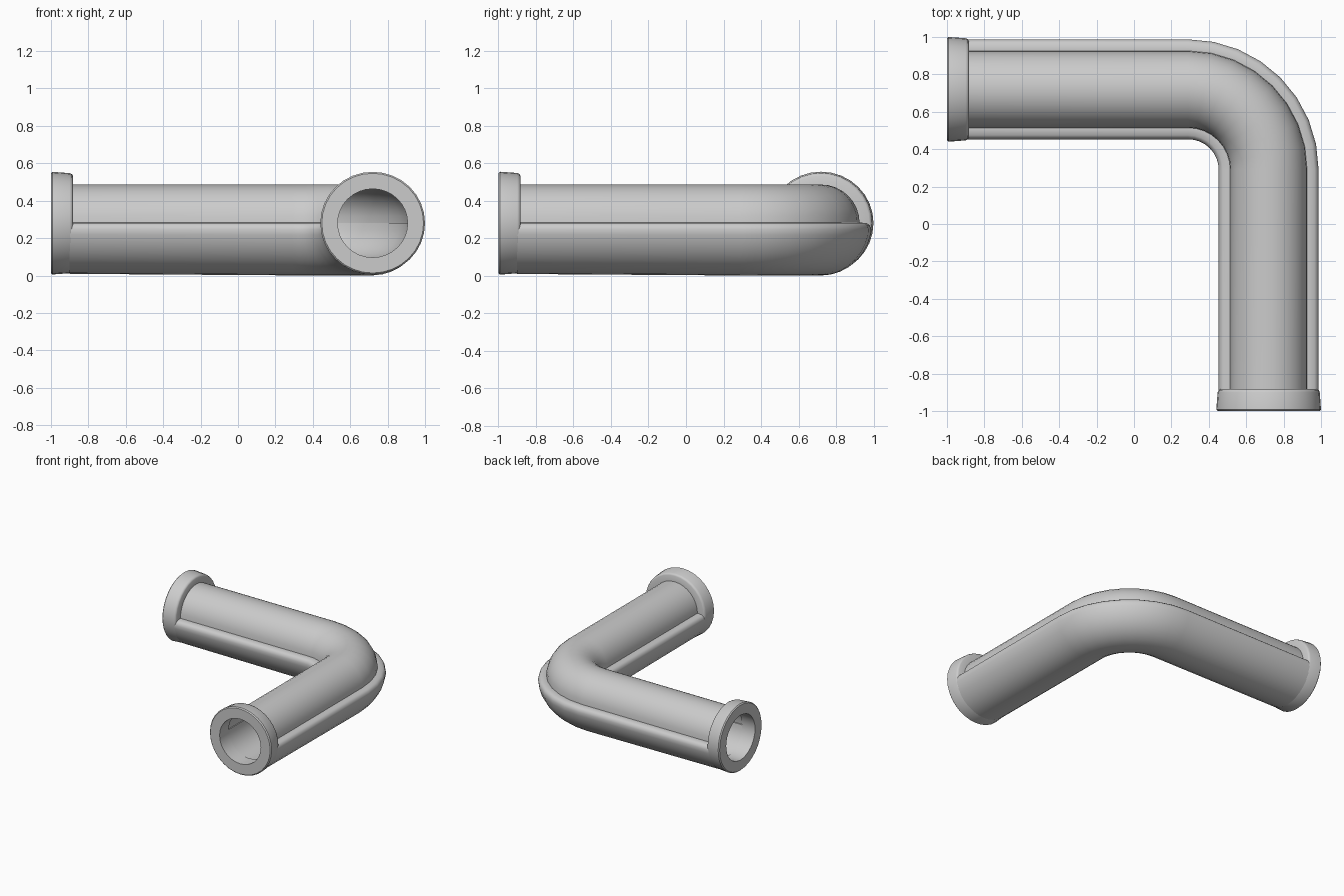
import bpy
import bmesh
from math import sin, cos, pi, radians
from mathutils import Vector

cube = bpy.data.objects.get("Cube")
if cube:
    bpy.data.objects.remove(cube)

AXIS_Z = 0.28       # height of the pipe axis
LEG = 0.72          # distance of each leg axis from the middle
BEND_C = 0.29       # bend centre, same in x and y
BEND_R = LEG - BEND_C
BORE = 0.187

grey = bpy.data.materials.new("light_grey")
grey.use_nodes = True
colour = (0.6, 0.6, 0.6, 1)
grey.diffuse_color = colour
grey.node_tree.nodes["Principled BSDF"].inputs["Base Color"].default_value = colour


def finish(name, bm):
    bmesh.ops.recalc_face_normals(bm, faces=bm.faces)
    mesh = bpy.data.meshes.new(name)
    bm.to_mesh(mesh)
    bm.free()
    mesh.materials.append(grey)
    obj = bpy.data.objects.new(name, mesh)
    bpy.context.collection.objects.link(obj)
    bpy.ops.object.select_all(action="DESELECT")
    obj.select_set(True)
    bpy.context.view_layer.objects.active = obj
    bpy.ops.object.shade_smooth_by_angle(angle=radians(42))
    return obj


def bridge(bm, a, b):
    for i in range(len(a)):
        j = (i + 1) % len(a)
        bm.faces.new((a[i], a[j], b[j], b[i]))


def arc(r, start, end, steps):
    angles = [radians(start + (end - start) * i / steps) for i in range(steps + 1)]
    return [(r * cos(a), r * sin(a)) for a in angles]


def stations(steps=8):
    """Axis point, outward direction and depth factor along the elbow."""
    out = [(Vector((-0.9, LEG, AXIS_Z)), Vector((0, 1, 0)), 1.0)]
    for i in range(steps + 1):
        a = pi / 2 * (1 - i / steps)
        side = Vector((cos(a), sin(a), 0))
        out.append((Vector((BEND_C, BEND_C, AXIS_Z)) + side * BEND_R, side, 1.03))
    out.append((Vector((LEG, -0.9, AXIS_Z)), Vector((1, 0, 0)), 1.0))
    return out


def sweep(name, profile, deepen=False):
    bm = bmesh.new()
    rings = []
    for point, side, depth in stations():
        k = depth if deepen else 1
        rings.append([bm.verts.new(point + side * u + Vector((0, 0, v * k)))
                      for u, v in profile])
    for a, b in zip(rings, rings[1:]):
        bridge(bm, a, b)
    bm.faces.new(rings[0])
    bm.faces.new(rings[-1])
    return finish(name, bm)


# Thick lower trough with softly rounded rims
rim = [(0.2, 0.004), (0.245, 0), (0.26, -0.012), (0.267, -0.032)]
outer = arc(0.271, -13, -167, 14)
inner = arc(0.189, -180, 0, 16)
mirrored_rim = [(-u, v) for u, v in reversed(rim)]
sweep("lower_shell", rim + outer + mirrored_rim + inner, deepen=True)

# Thin upper cover
sweep("upper_shell", arc(0.206, 0, 180, 16) + arc(0.194, 180, 0, 16))


def collar(name, start, along, side):
    """Ring collar turned around a leg axis."""
    section = [(0, BORE), (0, 0.272), (0.008, 0.28), (0.1, 0.273),
               (0.112, 0.268), (0.117, 0.258), (0.117, BORE)]
    bm = bmesh.new()
    rings = []
    for i in range(32):
        a = 2 * pi * i / 32
        spoke = side * cos(a) + Vector((0, 0, 0.98 * sin(a)))
        rings.append([bm.verts.new(start + along * t + spoke * r) for t, r in section])
    for i in range(32):
        bridge(bm, rings[i], rings[(i + 1) % 32])
    return finish(name, bm)


X, Y = Vector((1, 0, 0)), Vector((0, 1, 0))
collar("right_collar", Vector((-1, LEG, AXIS_Z)), X, Y)
collar("front_collar", Vector((LEG, -1, AXIS_Z)), Y, X)
